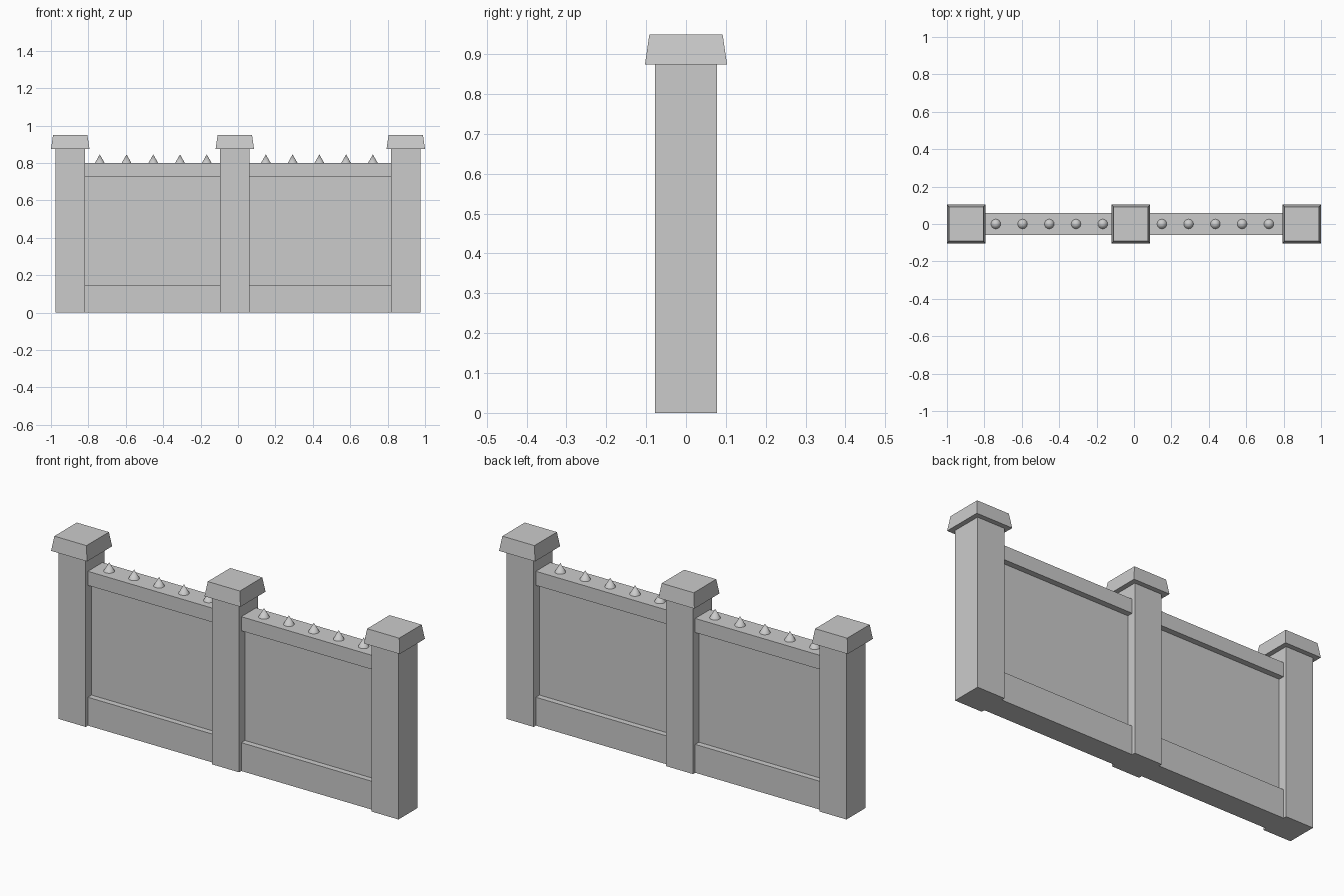
import bpy
import bmesh
import math

if "Cube" in bpy.data.objects:
    bpy.data.objects.remove(bpy.data.objects["Cube"])

POST_X = (-0.897, -0.017, 0.897)
POST_HALF = 0.078
POST_TOP = 0.874
RAIL_TOP = 0.80


def frustum(name, x, z0, z1, base, top):
    """Block with a (half x, half y) size at the base and at the top."""
    bm = bmesh.new()
    bmesh.ops.create_cube(bm, size=2)
    for v in bm.verts:
        hx, hy = base if v.co.z < 0 else top
        v.co = (x + v.co.x * hx, v.co.y * hy, z0 if v.co.z < 0 else z1)
    mesh = bpy.data.meshes.new(name)
    bm.to_mesh(mesh)
    bm.free()
    obj = bpy.data.objects.new(name, mesh)
    bpy.context.collection.objects.link(obj)
    return obj


def box(name, x0, x1, z0, z1, half_y):
    size = ((x1 - x0) / 2, half_y)
    return frustum(name, (x0 + x1) / 2, z0, z1, size, size)


def spike(x):
    bpy.ops.mesh.primitive_cone_add(vertices=16, radius1=0.026, radius2=0,
                                    depth=0.046, location=(x, 0, RAIL_TOP + 0.023))
    bpy.context.object.name = "spike"
    bpy.ops.object.shade_smooth_by_angle(angle=math.radians(40))


# Posts with tapered caps
for x in POST_X:
    box("post", x - POST_HALF, x + POST_HALF, 0, POST_TOP, POST_HALF)
    frustum("post_cap", x, POST_TOP, 0.949, (0.103, 0.103), (0.092, 0.092))

# Two bays: bottom rail, recessed panel, top rail
for left, right in zip(POST_X, POST_X[1:]):
    x0, x1 = left + POST_HALF, right - POST_HALF
    box("bottom_rail", x0, x1, 0, 0.147, 0.06)
    box("panel", x0, x1, 0.147, 0.727, 0.03)
    box("top_rail", x0, x1, 0.727, RAIL_TOP, 0.06)

# Rows of spikes on the top rails
for start in (-0.739, 0.149):
    for i in range(5):
        spike(start + i * 0.143)
